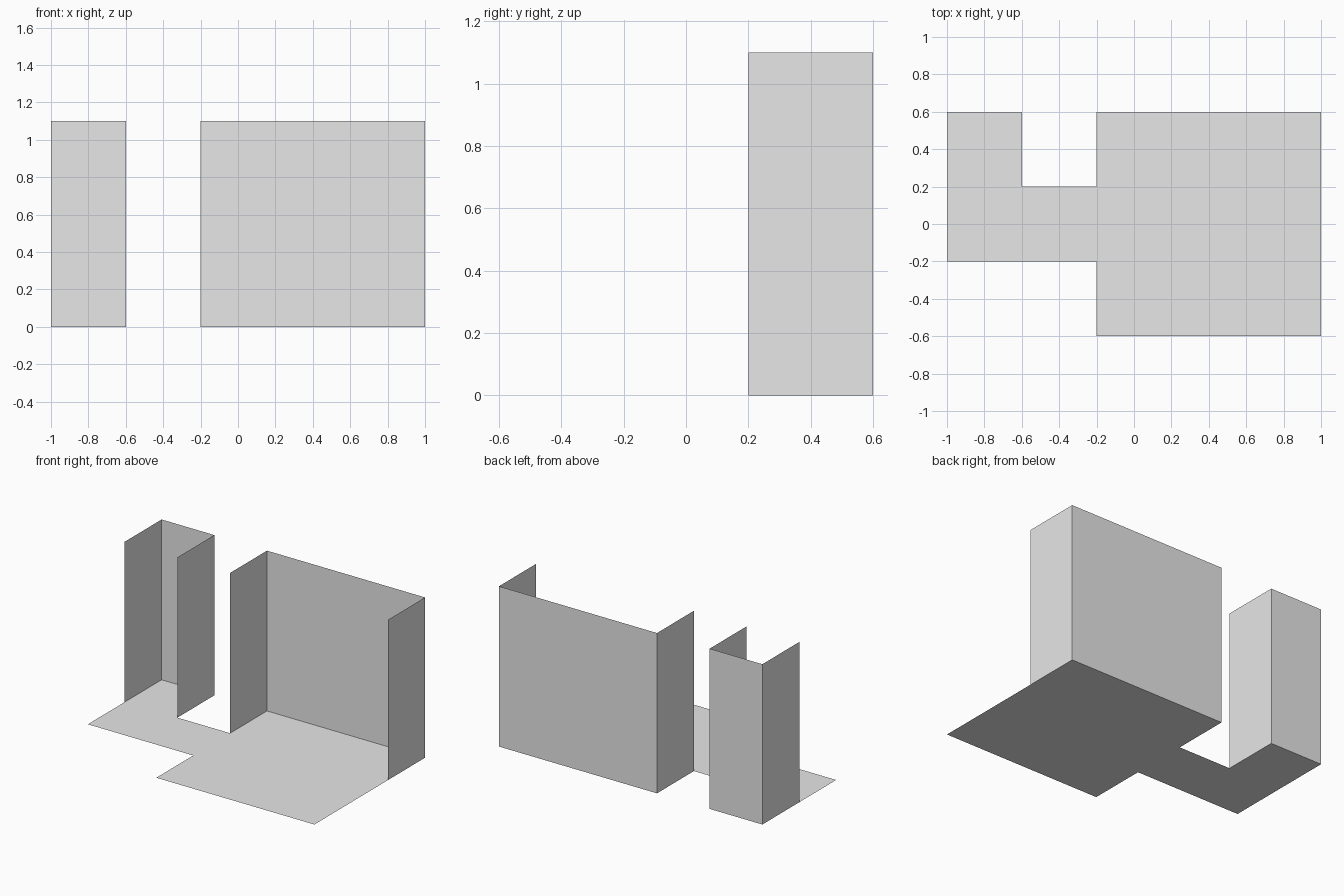
import bpy

cube = bpy.data.objects.get("Cube")
if cube:
    bpy.data.objects.remove(cube, do_unlink=True)

HEIGHT = 1.1
BACK, FRONT_EDGE = 0.6, 0.2   # y range of the side walls

# One plain grey for everything
grey = bpy.data.materials.new("plain_grey")
grey.use_nodes = True
colour = (0.8, 0.8, 0.8, 1)
grey.diffuse_color = colour
grey.node_tree.nodes["Principled BSDF"].inputs["Base Color"].default_value = colour


def add_sheet(name, verts, faces):
    mesh = bpy.data.meshes.new(name)
    mesh.from_pydata(verts, [], faces)
    mesh.materials.append(grey)
    obj = bpy.data.objects.new(name, mesh)
    bpy.context.collection.objects.link(obj)
    return obj


def add_u_wall(name, x0, x1):
    """Thin wall folded round three sides, open to the front."""
    path = [(x0, FRONT_EDGE), (x0, BACK), (x1, BACK), (x1, FRONT_EDGE)]
    n = len(path)
    verts = [(x, y, z) for z in (0, HEIGHT) for x, y in path]
    faces = [(i, i + 1, i + 1 + n, i + n) for i in range(n - 1)]
    return add_sheet(name, verts, faces)


# Floor: wide room, passage and narrow alcove in a single outline
outline = [(-1, -0.2), (-0.2, -0.2), (-0.2, -0.6), (1, -0.6), (1, BACK),
           (-0.2, BACK), (-0.2, FRONT_EDGE), (-0.6, FRONT_EDGE),
           (-0.6, BACK), (-1, BACK)]
add_sheet("floor", [(x, y, 0) for x, y in outline], [tuple(range(len(outline)))])

# Walls
add_u_wall("alcove_wall", -1, -0.6)
add_u_wall("room_wall", -0.2, 1)
